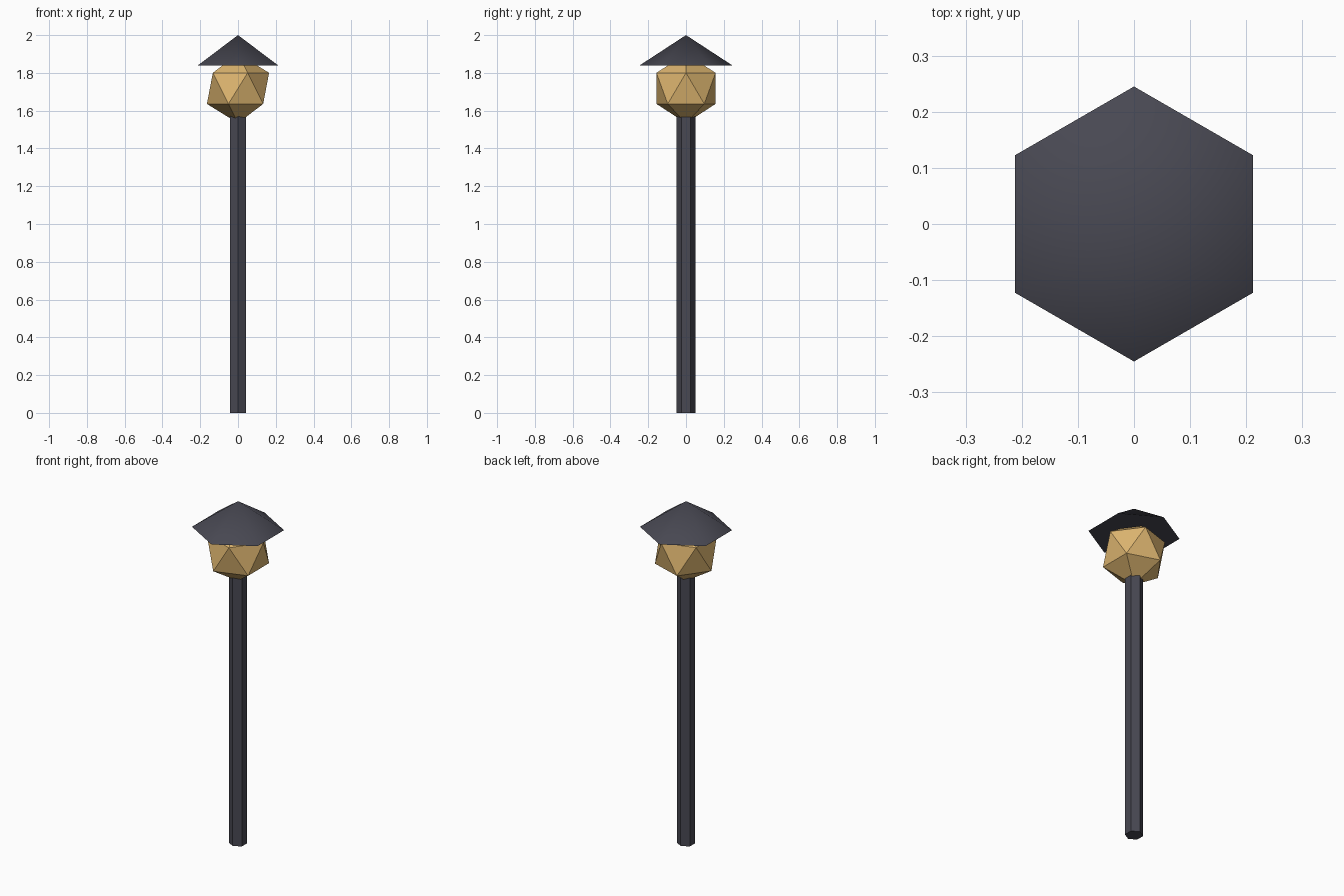
import bpy
import math

cube = bpy.data.objects.get("Cube")
if cube:
    bpy.data.objects.remove(cube, do_unlink=True)


def make_material(name, rgb):
    mat = bpy.data.materials.new(name)
    mat.use_nodes = True
    mat.diffuse_color = (*rgb, 1)
    mat.node_tree.nodes["Principled BSDF"].inputs["Base Color"].default_value = (*rgb, 1)
    return mat


def finish(name, mat):
    obj = bpy.context.object
    obj.name = name
    obj.data.materials.append(mat)
    return obj


metal = make_material("dark metal", (0.065, 0.065, 0.085))
glow = make_material("warm glass", (0.72, 0.46, 0.16))

# Hexagonal post, its top hidden inside the lamp
POST_TOP = 1.6
bpy.ops.mesh.primitive_cylinder_add(vertices=6, radius=0.049, depth=POST_TOP,
                                    location=(0, 0, POST_TOP / 2))
finish("post", metal)

# Faceted lamp
bpy.ops.mesh.primitive_ico_sphere_add(subdivisions=1, radius=0.184,
                                      location=(0, 0, 1.718))
finish("lamp", glow)

# Hexagonal roof with softly shaded slopes and a flat underside
ROOF_BASE, ROOF_TOP = 1.84, 2.0
bpy.ops.mesh.primitive_cone_add(vertices=6, radius1=0.245, radius2=0,
                                depth=ROOF_TOP - ROOF_BASE,
                                location=(0, 0, (ROOF_BASE + ROOF_TOP) / 2))
finish("roof", metal)
bpy.ops.object.shade_smooth_by_angle(angle=math.radians(50))
